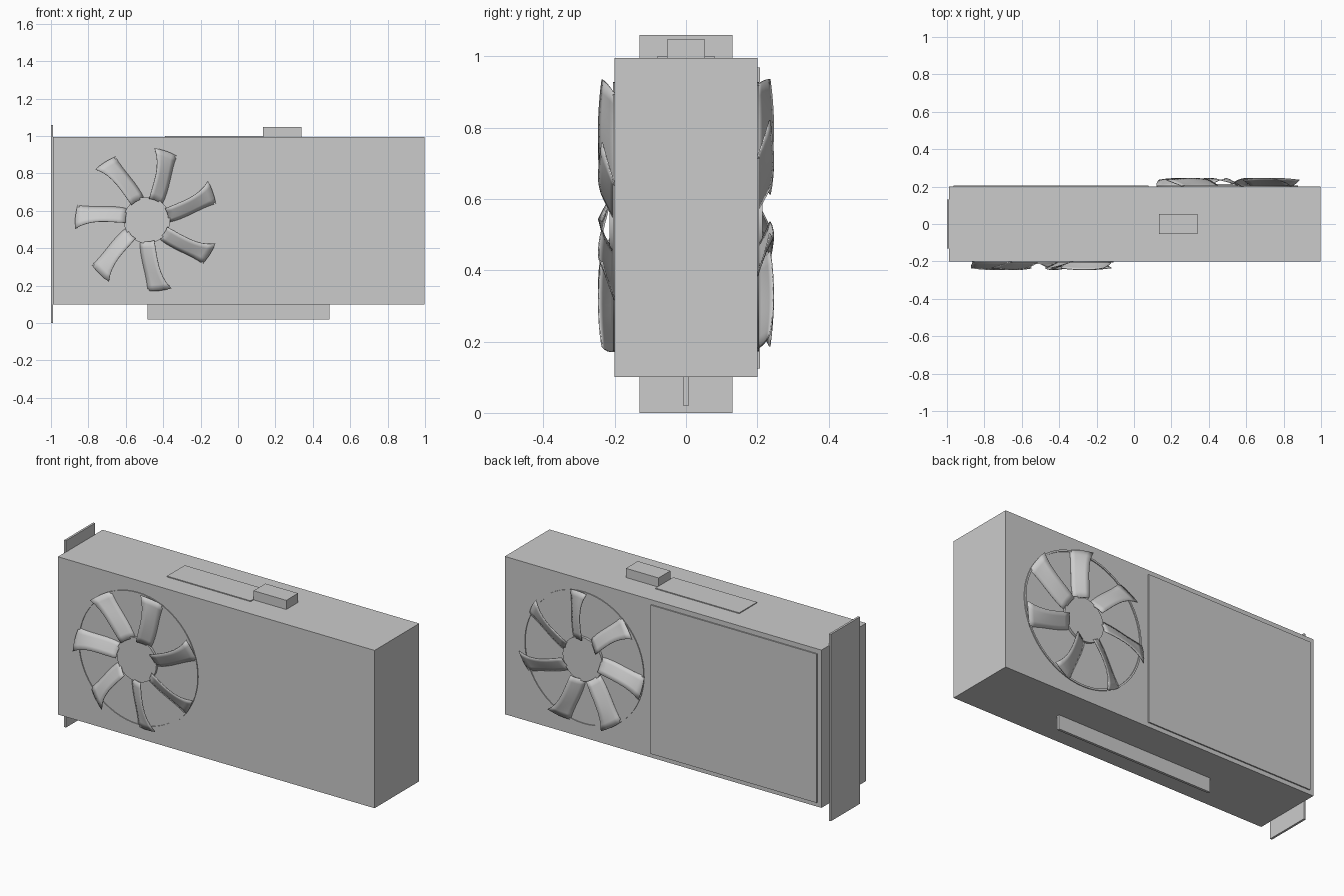
import bpy, bmesh, math
from mathutils import Matrix

if "Cube" in bpy.data.objects:
    bpy.data.objects.remove(bpy.data.objects["Cube"])

grey = bpy.data.materials.new("plain_grey")
grey.use_nodes = True
colour = (0.6, 0.6, 0.6, 1)
grey.diffuse_color = colour
grey.node_tree.nodes["Principled BSDF"].inputs["Base Color"].default_value = colour

FACE = 0.2        # half depth of the housing
FAN_Z = 0.55
BLADES = 7


def finish(name, bm, smooth=False):
    bmesh.ops.recalc_face_normals(bm, faces=bm.faces)
    mesh = bpy.data.meshes.new(name)
    bm.to_mesh(mesh)
    bm.free()
    mesh.materials.append(grey)
    obj = bpy.data.objects.new(name, mesh)
    bpy.context.collection.objects.link(obj)
    if smooth:
        bpy.ops.object.select_all(action='DESELECT')
        obj.select_set(True)
        bpy.context.view_layer.objects.active = obj
        bpy.ops.object.shade_smooth_by_angle(angle=math.radians(35))
    return obj


def box(name, x, y, z):
    bm = bmesh.new()
    size = [b - a for a, b in (x, y, z)]
    mid = [(a + b) / 2 for a, b in (x, y, z)]
    bmesh.ops.create_cube(bm, size=1, matrix=Matrix.Translation(mid) @ Matrix.Diagonal((*size, 1)))
    return finish(name, bm)


def lathe(name, profile, cx, side):
    """Spin (radius, height) points about a fan axis."""
    bm = bmesh.new()
    verts = [bm.verts.new((cx + r, side * (FACE + h), FAN_Z)) for r, h in profile]
    edges = [bm.edges.new(pair) for pair in zip(verts, verts[1:])]
    bmesh.ops.spin(bm, geom=verts + edges, cent=(cx, 0, FAN_Z), axis=(0, 1, 0),
                   angle=math.tau, steps=64)
    bmesh.ops.remove_doubles(bm, verts=bm.verts, dist=0.0001)
    return finish(name, bm, True)


def bend(t, a, b, c):
    """Smooth curve passing a, b, c at t = 0, 0.5, 1."""
    return a * (2 * t - 1) * (t - 1) + 4 * b * t * (1 - t) + c * t * (2 * t - 1)


def blades(name, cx, side, start):
    bm = bmesh.new()
    rows, cols = 8, 4
    for k in range(BLADES):
        grid = []
        for i in range(rows + 1):
            t = i / rows
            lead = bend(t, 0, 5, 0)
            trail = bend(t, 38, 24, 19)
            rise = bend(t, 0.036, 0.045, 0.035)
            row = []
            for j in range(cols + 1):
                s = j / cols
                r = 0.115 + t * (0.272 - 0.008 * s)
                a = math.radians(start + k * 360 / BLADES - lead - (trail - lead) * s)
                h = rise * (1 - s) + 0.006 * s * (1 - s)
                row.append(bm.verts.new((cx + r * math.cos(a), side * (FACE + h),
                                         FAN_Z + r * math.sin(a))))
            grid.append(row)
        for low, high in zip(grid, grid[1:]):
            for j in range(cols):
                bm.faces.new((low[j], low[j + 1], high[j + 1], high[j]))
    obj = finish(name, bm, True)
    solid = obj.modifiers.new("thickness", 'SOLIDIFY')
    solid.thickness = 0.004
    solid.offset = 0
    return obj


# Housing and flat plates
box("housing", (-0.99, 0.997), (-FACE, FACE), (0.1, 0.995))
box("mounting_bracket", (-1, -0.988), (-0.13, 0.13), (0, 1.06))
box("back_plate", (-0.965, 0.077), (FACE - 0.01, FACE + 0.007), (0.124, 0.968))
box("top_plate", (-0.39, 0.135), (-0.08, 0.08), (0.99, 1.0))

# Connectors
box("power_socket", (0.135, 0.34), (-0.053, 0.053), (0.99, 1.047))
box("edge_connector", (-0.485, 0.49), (-0.007, 0.007), (0.02, 0.11))

# One fan on each side
for label, cx, side, start in (("front", -0.487, -1, 84), ("back", 0.5, 1, 96)):
    lathe(label + "_fan_ring", [(0.368, -0.01), (0.368, 0.005), (0.378, 0.005), (0.378, -0.01)], cx, side)
    lathe(label + "_fan_hub", [(0.124, -0.01), (0.124, 0.014), (0, 0.014)], cx, side)
    blades(label + "_fan_blades", cx, side, start)
